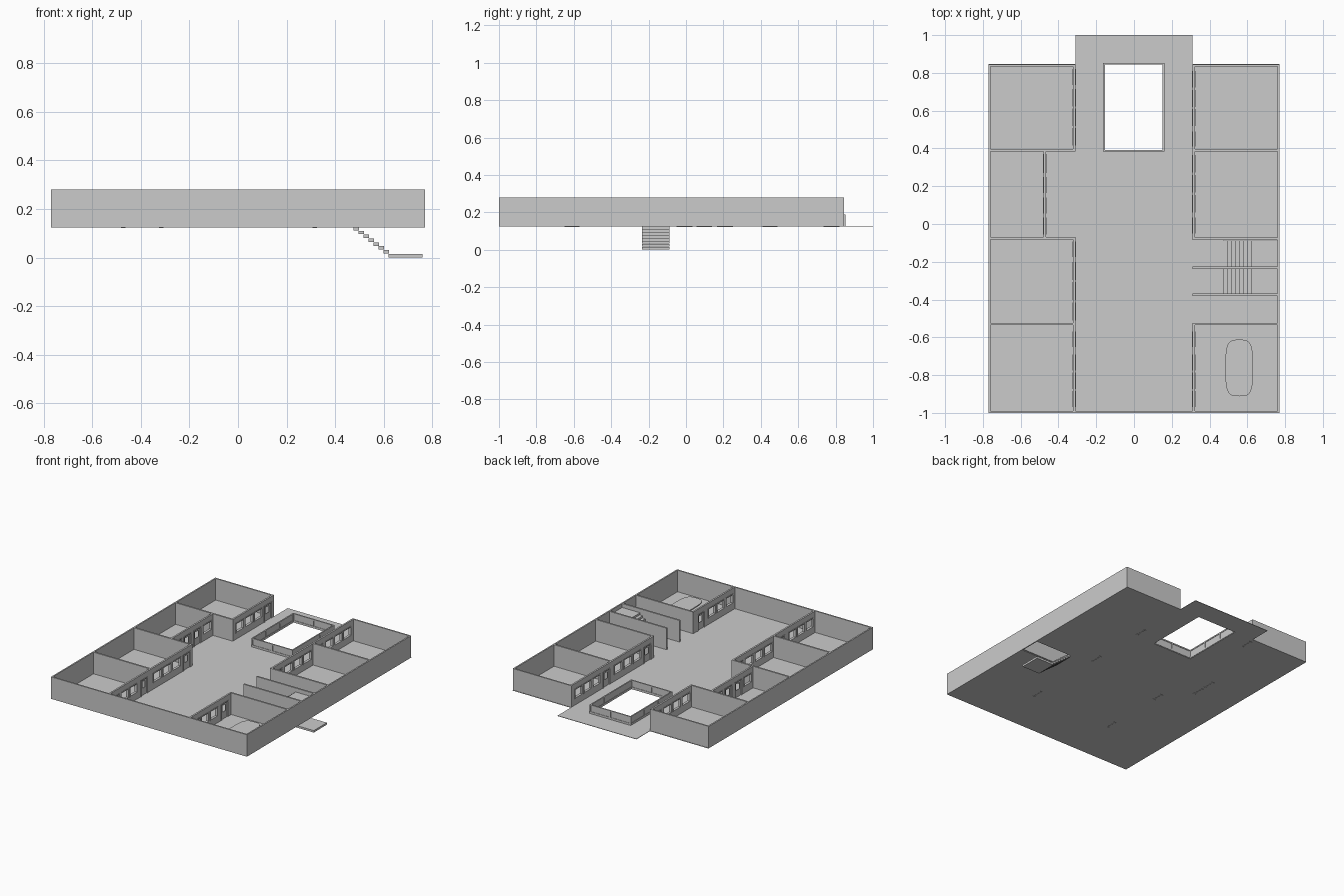
import bpy, bmesh, math
from mathutils import Matrix

if "Cube" in bpy.data.objects:
    bpy.data.objects.remove(bpy.data.objects["Cube"])

F, T = 0.127, 0.28          # floor level, wall top
W = 0.012                   # wall thickness

grey = bpy.data.materials.new("plain_grey")
grey.diffuse_color = (0.6, 0.6, 0.6, 1)
grey.use_nodes = True
grey.node_tree.nodes["Principled BSDF"].inputs["Base Color"].default_value = grey.diffuse_color


def add_box(bm, x0, x1, y0, y1, z0, z1):
    m = Matrix.Translation(((x0 + x1) / 2, (y0 + y1) / 2, (z0 + z1) / 2)) @ \
        Matrix.Diagonal((x1 - x0, y1 - y0, z1 - z0, 1))
    bmesh.ops.create_cube(bm, size=1, matrix=m)


def finish(name, bm):
    me = bpy.data.meshes.new(name)
    bm.to_mesh(me)
    bm.free()
    me.materials.append(grey)
    ob = bpy.data.objects.new(name, me)
    bpy.context.collection.objects.link(ob)
    return ob


def boxes(name, items):
    bm = bmesh.new()
    for b in items:
        add_box(bm, *b)
    return finish(name, bm)


# Floor slab: grid cells, skipping the light well, stairwell and rear notches
bm = bmesh.new()
xs = [-0.77, -0.31, -0.157, 0.155, 0.31, 0.475, 0.765, 0.77]
ys = [-1, -0.232, -0.085, 0.39, 0.85, 1]
ys[4] = 0.848
for i in range(len(xs) - 1):
    for j in range(len(ys) - 1):
        cx, cy = (xs[i] + xs[i + 1]) / 2, (ys[j] + ys[j + 1]) / 2
        well = abs(cx) < 0.155 and 0.39 < cy < 0.848
        stair = 0.475 < cx < 0.765 and -0.232 < cy < -0.085
        notch = abs(cx) > 0.31 and cy > 0.848
        if not (well or stair or notch):
            c = [(xs[i], ys[j]), (xs[i + 1], ys[j]), (xs[i + 1], ys[j + 1]), (xs[i], ys[j + 1])]
            bm.faces.new([bm.verts.new((x, y, F)) for x, y in c])
bmesh.ops.remove_doubles(bm, verts=bm.verts, dist=1e-5)
floor = finish("floor_slab", bm)
sol = floor.modifiers.new("thickness", "SOLIDIFY")
sol.thickness, sol.offset = 0.003, -1

# Outer walls
boxes("outer_walls", [
    (-0.77, 0.77, -1, -0.99, F, T),
    (-0.77, -0.76, -0.99, 0.845, F, T),
    (0.76, 0.77, -0.99, 0.845, F, T),
    (-0.76, -0.31, 0.835, 0.845, F, T),
    (0.31, 0.76, 0.835, 0.845, F, T)])

# Partitions between the rooms and beside the stairs
parts = [(-0.76, -0.31, y - W / 2, y + W / 2, F, T) for y in (-0.53, -0.076, 0.39)]
parts += [(0.31, 0.76, y - W / 2, y + W / 2, F, T) for y in (-0.53, -0.375, -0.231, -0.078, 0.39)]
boxes("partition_walls", parts)


def glazed_wall(name, x, y0, y1, doors, windows):
    """Corridor wall along y with door openings, window openings, frames and leaves."""
    holes = [(a, b, F, F + 0.115) for a, b in doors]
    holes += [(a, b, F + 0.045, F + 0.115) for a, b in windows]
    wall, frame, leaf = [], [], []
    y = y0
    for a, b, z0, z1 in sorted(holes):
        wall.append((x, x + W, y, a, F, T))
        wall.append((x, x + W, a, b, z1, T))
        if z0 > F:
            wall.append((x, x + W, a, b, F, z0))
        y = b
    wall.append((x, x + W, y, y1, F, T))
    boxes(name + "_wall", wall)
    fx0, fx1, t = x - 0.003, x + W + 0.003, 0.006
    for a, b, z0, z1 in holes:
        is_door = z0 == F
        zb = z0 - 0.005 if is_door else z0
        frame += [(fx0, fx1, a, a + t, zb, z1), (fx0, fx1, b - t, b, zb, z1),
                  (fx0, fx1, a + t, b - t, z1 - t, z1)]
        if not is_door:
            frame.append((fx0, fx1, a + t, b - t, z0, z0 + t))
        else:                                   # leaf with a vision panel
            l0, l1 = x + 0.004, x + 0.008
            p, q, s = a + t, b - t, 0.018
            leaf += [(l0, l1, p, p + s, zb, z1 - t), (l0, l1, q - s, q, zb, z1 - t),
                     (l0, l1, p + s, q - s, zb, F + 0.05),
                     (l0, l1, p + s, q - s, F + 0.095, z1 - t)]
    boxes(name + "_frames", frame)
    boxes(name + "_door_leaf", leaf)


def split(a, b, n, gap=0.012):
    w = (b - a - gap * (n - 1)) / n
    return [(a + i * (w + gap), a + i * (w + gap) + w) for i in range(n)]


L, R = -0.322, 0.31
glazed_wall("left_front_room", L, -0.99, -0.536, [(-0.65, -0.57)], split(-0.97, -0.69, 3))
glazed_wall("left_second_room", L, -0.524, -0.082, [(-0.175, -0.092)], split(-0.51, -0.2, 3))
glazed_wall("left_recessed_room", -0.478, -0.07, 0.384, [(0.055, 0.14), (0.165, 0.25)],
            [(-0.055, 0.035), (0.27, 0.37)])
glazed_wall("left_rear_room", L, 0.396, 0.835, [(0.735, 0.82)], split(0.415, 0.715, 3))
glazed_wall("right_front_room", R, -0.99, -0.536, [(-0.65, -0.57)], split(-0.97, -0.69, 3))
glazed_wall("right_middle_room", R, -0.072, 0.384, [(-0.05, 0.035)], split(0.06, 0.365, 3))
glazed_wall("right_rear_room", R, 0.396, 0.835, [(0.41, 0.49)], split(0.52, 0.81, 3))

# Stair flights: one down, one up, each with a landing
N, RUN = 8, 0.165 / 8


def flight(name, y0, y1, top, step):
    items = [(0.475 + i * RUN, 0.475 + (i + 1) * RUN + 0.003, y0, y1,
              top + i * step - 0.014, top + i * step) for i in range(N)]
    end = top + (N - 1) * step
    items.append((0.64, 0.76, y0, y1, end - 0.014, end))
    boxes(name, items)


flight("stairs_down", -0.235, -0.088, F - 0.001, -0.0159)
flight("stairs_up", -0.369, -0.237, F + 0.014, 0.0159)


# Guard around the light well: curb, recessed panels, posts, top rail
def ring(x0, x1, y0, y1, t, z0, z1):
    return [(x0, x1, y0, y0 + t, z0, z1), (x0, x1, y1 - t, y1, z0, z1),
            (x0, x0 + t, y0 + t, y1 - t, z0, z1), (x1 - t, x1, y0 + t, y1 - t, z0, z1)]


g = (-0.163, 0.161, 0.384, 0.853)
boxes("well_curb", ring(*g, 0.009, F, F + 0.014))
boxes("well_top_rail", ring(*g, 0.009, F + 0.053, F + 0.062))
boxes("well_panels", ring(g[0] + 0.003, g[1] - 0.003, g[2] + 0.003, g[3] - 0.003, 0.003,
                          F + 0.014, F + 0.053))
posts = []
for x in (g[0], -0.0055, g[1] - 0.009):
    for y in (g[2], g[3] - 0.009):
        posts.append((x, x + 0.009, y, y + 0.009, F + 0.014, F + 0.053))
for y in (0.535, 0.69):
    for x in (g[0], g[1] - 0.009):
        posts.append((x, x + 0.009, y, y + 0.009, F + 0.014, F + 0.053))
boxes("well_posts", posts)

# Meeting table with rounded ends, on two pedestals
bm = bmesh.new()
ring_v = []
for k in range(40):
    a = 2 * math.pi * k / 40
    c, s = math.cos(a), math.sin(a)
    e = 0.55
    ring_v.append(bm.verts.new((0.557 + 0.073 * math.copysign(abs(c) ** e, c),
                                -0.762 + 0.15 * math.copysign(abs(s) ** e, s), F + 0.032)))
face = bm.faces.new(ring_v)
ext = bmesh.ops.extrude_face_region(bm, geom=[face])
bmesh.ops.translate(bm, vec=(0, 0, 0.008),
                    verts=[v for v in ext["geom"] if isinstance(v, bmesh.types.BMVert)])
bmesh.ops.recalc_face_normals(bm, faces=bm.faces)
finish("meeting_table_top", bm)
boxes("meeting_table_legs", [(0.53, 0.584, y - 0.008, y + 0.008, F, F + 0.032)
                             for y in (-0.84, -0.684)])
